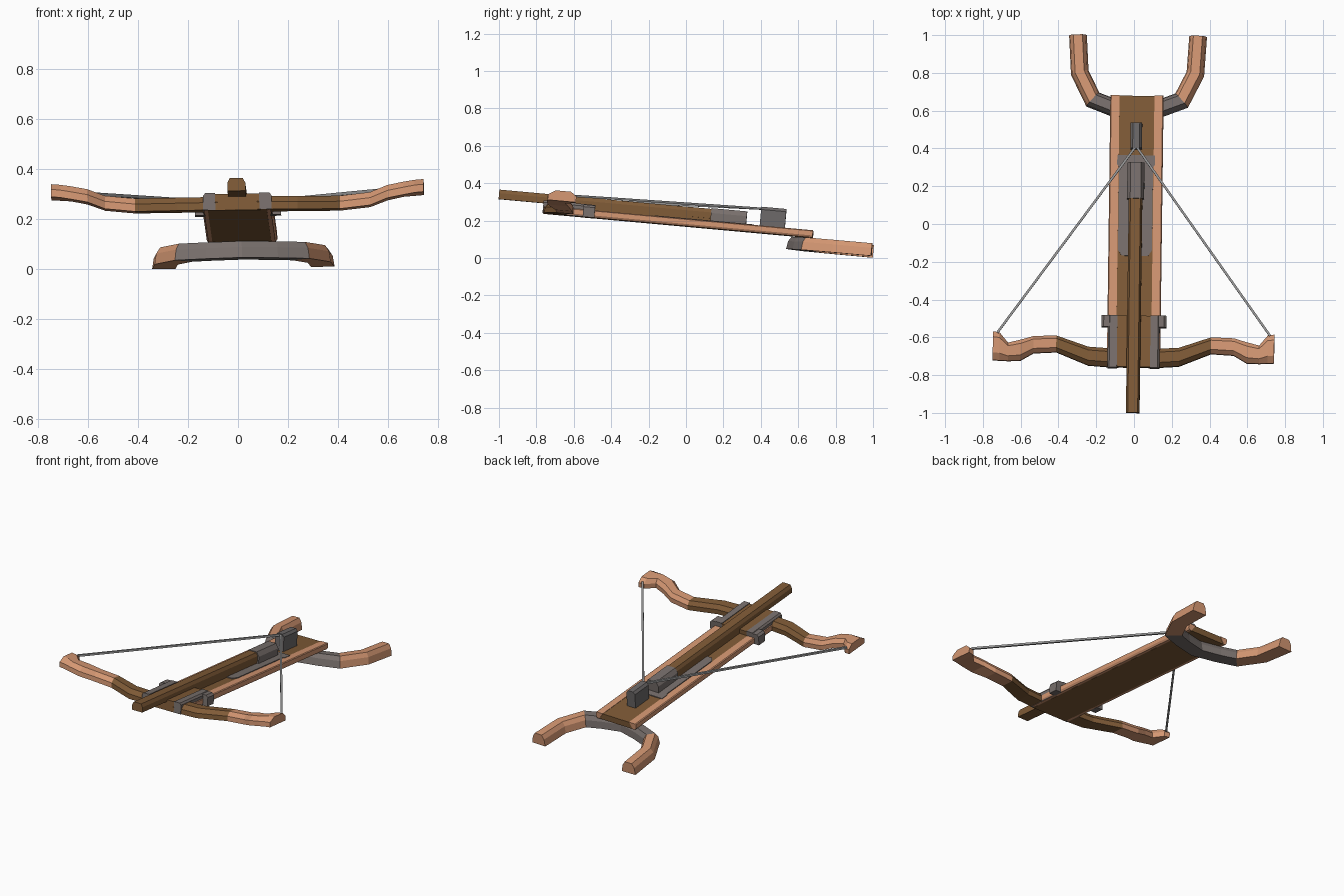
import bpy, bmesh
from math import radians
from mathutils import Matrix, Vector

if "Cube" in bpy.data.objects:
    bpy.data.objects.remove(bpy.data.objects["Cube"])

# The whole weapon rests at a slight tilt, so parts are built level and share one pose
POSE = (Matrix.Translation((0.007, 0, 0.2)) @ Matrix.Rotation(radians(-0.68), 4, 'Z')
        @ Matrix.Rotation(radians(-0.8), 4, 'Y') @ Matrix.Rotation(radians(-5.2), 4, 'X'))


def material(name, rgb):
    m = bpy.data.materials.new(name)
    m.diffuse_color = (*rgb, 1)
    m.use_nodes = True
    m.node_tree.nodes["Principled BSDF"].inputs["Base Color"].default_value = m.diffuse_color
    return m


PALE = material("pale_wood", (0.66, 0.31, 0.17))
BROWN = material("brown_wood", (0.215, 0.105, 0.038))
GREY = material("grey_metal", (0.19, 0.162, 0.152))
DARK = material("dark_metal", (0.15, 0.14, 0.14))
CORD = material("cord", (0.33, 0.33, 0.33))


def loft(name, rings, mats, rule=None, mirror=False):
    """Skin a list of equal-sized rings, cap the ends, colour each span by rule."""
    bm = bmesh.new()
    loops = [[bm.verts.new(p) for p in ring] for ring in rings]
    n = len(loops[0])
    for k, (a, b) in enumerate(zip(loops, loops[1:])):
        for i in range(n):
            f = bm.faces.new((a[i], a[(i + 1) % n], b[(i + 1) % n], b[i]))
            f.material_index = rule(k) if rule else 0
    for k, ring in ((0, loops[0]), (len(rings) - 2, loops[-1])):
        f = bm.faces.new(ring)
        f.material_index = rule(k) if rule else 0
    bmesh.ops.recalc_face_normals(bm, faces=bm.faces)
    me = bpy.data.meshes.new(name)
    bm.to_mesh(me)
    bm.free()
    for m in mats:
        me.materials.append(m)
    ob = bpy.data.objects.new(name, me)
    bpy.context.collection.objects.link(ob)
    ob.matrix_world = POSE
    if mirror:
        ob.modifiers.new("mirror", 'MIRROR').use_mirror_merge = False
    return ob


def prism(name, profile, y0, y1, mat, mirror=False):
    """Extrude an x-z profile along y."""
    return loft(name, [[(x, y, z) for x, z in profile] for y in (y0, y1)], [mat], None, mirror)


def box(x0, x1, z0, z1):
    return [(x0, z0), (x1, z0), (x1, z1), (x0, z1)]


def bevelled(r, top, z0, z1, shoulder):
    return [(-r, z0), (r, z0), (r, shoulder), (top, z1), (-top, z1), (-r, shoulder)]


# Stock: brown core with pale side strips
prism("stock_core", [(-0.118, -0.032), (0.118, -0.032), (0.0925, 0.006), (-0.0925, 0.006)],
      -0.762, 0.681, BROWN)
prism("stock_strip", [(0.118, -0.0315), (0.134, -0.031), (0.141, -0.02), (0.141, 0.004),
                      (0.136, 0.008), (0.0925, 0.008)], -0.75, 0.683, PALE, True)
prism("front_block", box(-0.092, 0.092, -0.03, 0.033), -0.762, -0.49, BROWN)

# Metal bed plate, wider at its rear end
plate = [(0.07, -0.17), (0.09, -0.14), (0.09, 0.30), (0.1, 0.315), (0.1, 0.365)]
loft("bed_plate", [[(s * x, y, z) for x, y in plate[::1] for s in (1,)]
                   + [(-x, y, z) for x, y in plate[::-1]] for z in (0.0, 0.011)], [GREY])

# Bolt rail, its base and the metal sleeve at its rear
prism("rail", bevelled(0.036, 0.026, 0.023, 0.074, 0.055), -1.008, 0.14, BROWN)
prism("rail_base", box(-0.035, 0.035, 0.0, 0.03), -0.755, 0.13, BROWN)
prism("rail_sleeve", bevelled(0.045, 0.028, 0.003, 0.078, 0.052), 0.13, 0.322, GREY)

# String catch
prism("string_catch", bevelled(0.03, 0.018, 0.0, 0.11, 0.095), 0.395, 0.53, DARK)

# Clamps holding the limbs, with outward ears
prism("clamp", [(0.088, -0.03), (0.137, -0.03), (0.137, 0.026), (0.128, 0.037), (0.088, 0.037)],
      -0.766, -0.488, GREY, True)
prism("clamp_ear", [(0.13, -0.032), (0.172, -0.032), (0.172, 0.022), (0.16, 0.034), (0.13, 0.034)],
      -0.55, -0.488, GREY, True)

# Bow limbs: x, front y, rear y, centre height
LIMB = [(0.08, -0.765, -0.665, -0.003), (0.24, -0.754, -0.655, -0.003),
        (0.41, -0.686, -0.598, 0.002), (0.53, -0.694, -0.603, 0.014),
        (0.60, -0.737, -0.626, 0.038), (0.665, -0.740, -0.643, 0.050),
        (0.71, -0.739, -0.59, 0.058), (0.745, -0.737, -0.585, 0.061)]
LIMB_SECTION = [(0.0, -0.5), (1.0, -0.5), (1.0, 0.05), (0.8, 0.5), (0.25, 0.5), (0.0, 0.05)]
loft("bow_limb", [[(x, f + t * (r - f), z + h * 0.054) for t, h in LIMB_SECTION]
                  for x, f, r, z in LIMB], [BROWN, PALE], lambda k: int(k >= 2), True)

# Forked shoulder rest under the rear of the stock
half = [(0.318, 1.008), (0.306, 0.81), (0.235, 0.668), (0.13, 0.628)]
path = [Vector((-x, y)) for x, y in half] + [Vector((0, 0.595))] + [Vector(p) for p in half[::-1]]
FORK_SECTION = [(-0.047, -0.103), (0.047, -0.103), (0.04, -0.06), (0.024, -0.035),
                (-0.024, -0.035), (-0.04, -0.06)]
rings = []
for i, p in enumerate(path):
    a = (p - path[i - 1]).normalized() if i else Vector((0, -1))
    b = (path[i + 1] - p).normalized() if i < len(path) - 1 else Vector((0, 1))
    d = (a + b).normalized()
    side = Vector((d.y, -d.x)) / max(d.dot(b), 0.8)
    rings.append([(p.x + side.x * w, p.y + side.y * w, z) for w, z in FORK_SECTION])
loft("shoulder_fork", rings, [PALE, GREY], lambda k: int(2 <= k <= 5))

# Bowstring from the limb tips to the catch
tip, hook = Vector((0.722, -0.592, 0.068)), Vector((0.0, 0.405, 0.1))
d = (hook - tip).normalized()
u = d.cross(Vector((0, 0, 1))).normalized()
v = d.cross(u)
ring = [(u + v) * 0.006, (u - v) * 0.006, (-u - v) * 0.006, (v - u) * 0.006]
loft("bowstring", [[p + o for o in ring] for p in (tip, hook)], [CORD], None, True)
